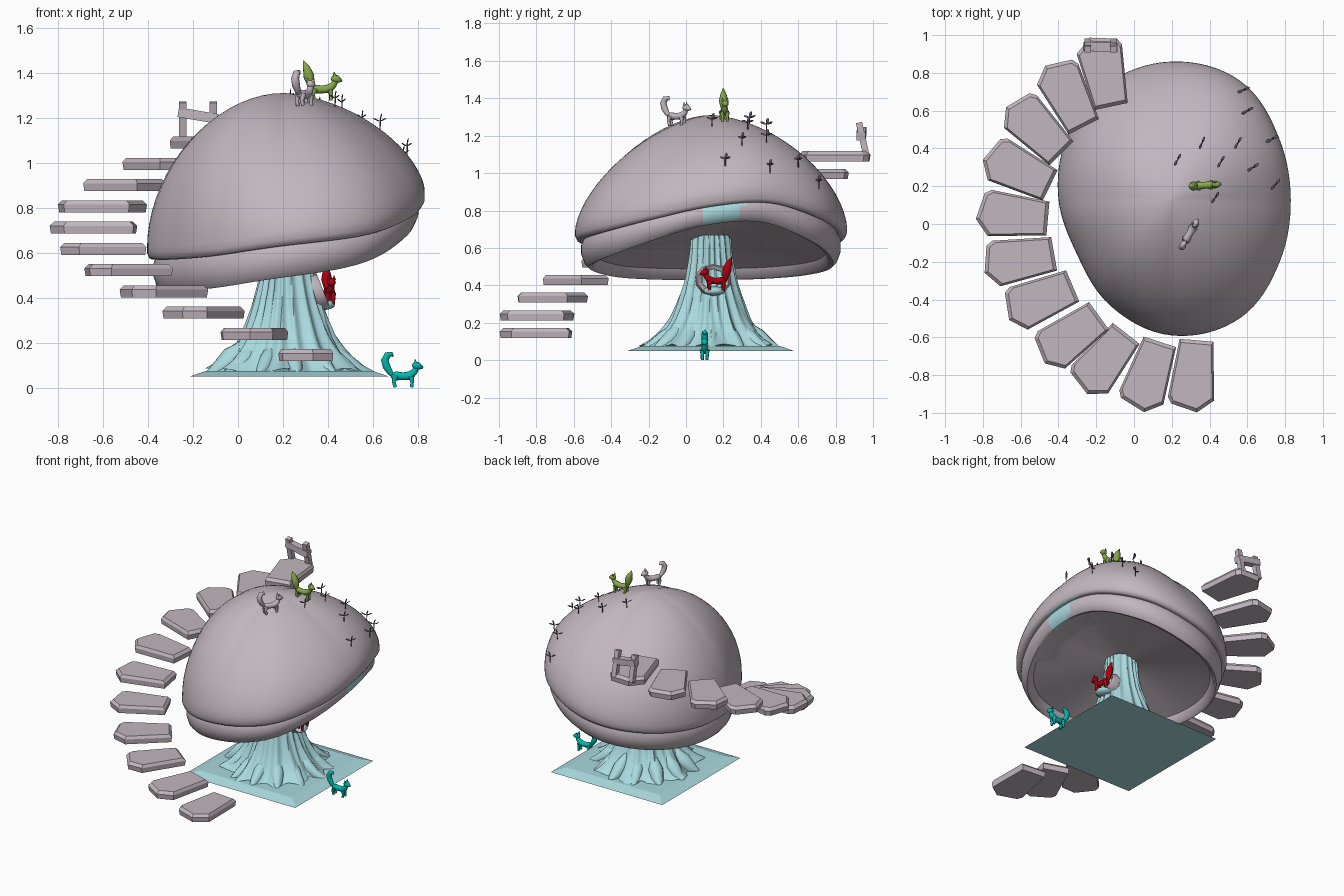
import bpy, bmesh, random
from math import sin, cos, pi, radians, atan2, hypot
from mathutils import Vector, Matrix

default = bpy.data.objects.get("Cube")
if default:
    bpy.data.objects.remove(default)
random.seed(4)


def material(name, r, g, b):
    m = bpy.data.materials.new(name)
    m.use_nodes = True
    m.diffuse_color = (r, g, b, 1)
    m.node_tree.nodes["Principled BSDF"].inputs["Base Color"].default_value = (r, g, b, 1)
    return m


MAUVE = material("mauve grey", .54, .47, .52)
BLUE = material("pale blue", .40, .70, .74)
TEAL = material("teal", 0, .48, .43)
GREEN = material("leaf green", .24, .39, .07)
RED = material("deep red", .42, 0, .005)
DARK = material("dark plum", .12, .09, .14)


def finish(name, bm, mats, angle=40):
    bmesh.ops.recalc_face_normals(bm, faces=bm.faces)
    mesh = bpy.data.meshes.new(name)
    bm.to_mesh(mesh)
    bm.free()
    for m in mats:
        mesh.materials.append(m)
    if angle:
        mesh.shade_smooth()
        mesh.set_sharp_from_angle(angle=radians(angle))
    ob = bpy.data.objects.new(name, mesh)
    bpy.context.scene.collection.objects.link(ob)


def loft(bm, rings):
    """Skin equal-length rings of points and close both ends."""
    loops = [[bm.verts.new(p) for p in ring] for ring in rings]
    n = len(loops[0])
    bands = []
    for a, b in zip(loops, loops[1:]):
        bands.append([bm.faces.new((a[i], a[(i + 1) % n], b[(i + 1) % n], b[i])) for i in range(n)])
    for end in (loops[0], loops[-1]):
        bm.faces.new(end)
    return bands


def tube(bm, path, sides=8, flat=1):
    """Tapered tube along (x, y, z, radius) points."""
    pts = [Vector(p[:3]) for p in path]
    rings = []
    for i, p in enumerate(pts):
        t = (pts[min(i + 1, len(pts) - 1)] - pts[max(i - 1, 0)]).normalized()
        u = Vector((0, 1, 0)).cross(t).normalized()
        v = t.cross(u)
        r = path[i][3]
        angles = [2 * pi * (k + .5) / sides for k in range(sides)]
        rings.append([p + u * r * flat * cos(a) + v * r * sin(a) for a in angles])
    loft(bm, rings)


# Cap: egg-shaped outline and tilted lip, sampled every 30 degrees
CX, CY, TOP = .2, .13, 1.31
RADII = [.63, .655, .725, .73, .70, .645, .6, .58, .65, .72, .725, .66]
LIPS = [.82, .84, .75, .65, .60, .575, .57, .57, .585, .63, .675, .75]


def around(table, a):
    f = (a / (2 * pi) * 12) % 12
    i, t = int(f), f % 1
    p, q, r, s = [table[(i + k) % 12] for k in (-1, 0, 1, 2)]
    return q + t / 2 * (r - p + t * (2 * p - 5 * q + 4 * r - s + t * (3 * (q - r) + s - p)))


def power(a):
    return 1.55 + .3 * max(0, -cos(a)) + .4 * max(0, sin(a) * cos(a))


def cap_z(x, y):
    a = atan2(y - CY, x - CX)
    f = min(1, hypot(x - CX, y - CY) / around(RADII, a))
    base = around(LIPS, a) + .06
    return base + (TOP - base) * (1 - f ** power(a)) ** (1 / power(a))


def cap_ring(fn, n=96):
    ring = []
    for k in range(n):
        a = 2 * pi * k / n
        f, z = fn(a, around(LIPS, a))
        r = around(RADII, a) * f
        ring.append((CX + r * cos(a), CY + r * sin(a), z))
    return ring


def dome(t):
    def fn(a, lip):
        e = 2 / power(a)
        return cos(t) ** e, lip + .06 + (TOP - lip - .06) * sin(t) ** e
    return fn


def rim(f, drop):
    return lambda a, lip: (f, lip - drop * (.14 - .045 * max(0, cos(a)) ** 2))


def ceiling(f):
    return lambda a, lip: (.84 * f, .66 + (lip - .08 - .66) * f)


rings = [cap_ring(dome(pi / 2 * (1 - (k + .05) / 18))) for k in range(18)]
rings += [cap_ring(dome(0))]
rings += [cap_ring(rim(f, d)) for f, d in ((1, -.2), (.985, -.04), (.965, 0), (.94, -.02),
                                           (.955, .15), (.955, .5), (.93, .85), (.9, 1), (.87, .95))]
rings += [cap_ring(ceiling(f)) for f in (1, .75, .5, .25, .02)]
bm = bmesh.new()
bands = loft(bm, rings)
for i, band in enumerate(bands[20:27]):
    for f in band:
        c = f.calc_center_median()
        if c.x > .5 and .08 < c.y < .36 - .02 * i:
            f.material_index = 1
finish("mushroom_cap", bm, [MAUVE, BLUE], 50)

# Ground plate
bm = bmesh.new()
loft(bm, [[(.228 + h * i, .133 + h * j, z) for i, j in ((-1, -1), (1, -1), (1, 1), (-1, 1))]
          for h, z in ((.443, .05), (.37, .075))])
finish("ground_plate", bm, [BLUE], 0)

# Stem: fluted bark above, spreading below
PROFILE = [(.07, .35), (.10, .305), (.14, .265), (.18, .235), (.23, .205), (.29, .18), (.36, .155),
           (.43, .135), (.50, .12), (.57, .11), (.64, .105), (.67, .1)]
bm = bmesh.new()
rings = []
for z, r in PROFILE:
    ring = []
    spread = max(0, 1 - z / .36)
    for k in range(160):
        a = 2 * pi * k / 160
        root = abs(sin(5.5 * a + .6 * sin(2 * a))) - .6
        bark = abs(sin(10 * a + sin(3 * a) + 2 * z)) - .5
        q = r * (1 - .22 * spread * root - .12 * (1 - spread) * bark + .03 * spread * sin(17 * a))
        ring.append((.22 + q * cos(a), .133 + q * sin(a), z + .02 * spread * sin(7 * a)))
    rings.append(ring)
loft(bm, rings)
finish("stem", bm, [BLUE], 60)

# Root mounds banked around the foot of the stem
bm = bmesh.new()
for k in range(13):
    s = random.uniform(.75, 1.1)
    tube(bm, [(.37, 0, .06, .01), (.31, 0, .08, .04 * s), (.25, 0, .08 + .05 * s, .05 * s),
              (.21, 0, .08 + .09 * s, .035), (.18, 0, .08 + .14 * s, .008)], 10)
    bm.transform(Matrix.Rotation(2 * pi / 13, 4, "Z"))
bm.transform(Matrix.Translation((.22, .133, 0)))
bmesh.ops.bisect_plane(bm, geom=bm.verts[:] + bm.edges[:] + bm.faces[:],
                       plane_co=(0, 0, .06), plane_no=(0, 0, -1), clear_outer=True)
finish("root_mounds", bm, [BLUE], 60)

# Hollow in the stem with a ledge
bm = bmesh.new()
loft(bm, [[(x - .35 * r * sin(a), .145 + r * cos(a), .43 + .9 * r * sin(a))
           for a in [2 * pi * (k + .5) / 10 for k in range(10)]]
          for x, r in ((.26, .085), (.35, .097), (.38, .085), (.365, .065), (.32, .055))])
finish("hollow_frame", bm, [MAUVE], 50)
bm = bmesh.new()
bmesh.ops.create_icosphere(bm, subdivisions=2, radius=1,
                           matrix=Matrix.Translation((.38, .15, .37)) @ Matrix.Diagonal((.055, .06, .025, 1)))
finish("hollow_ledge", bm, [BLUE])

# Spiral of stone steps: centre and outward heading, lowest first
STEPS = [(.315, -.8, 265), (.08, -.8, 252), (-.155, -.725, 232), (-.335, -.595, 216),
         (-.495, -.4, 203), (-.605, -.19, 190), (-.64, .045, 175), (-.61, .285, 154),
         (-.515, .505, 135), (-.35, .68, 117), (-.16, .803, 102)]
SLAB = [(-.185, -.09), (-.185, .09), (.125, .12), (.195, .035), (.16, -.105), (.125, -.125)]
for i, (x, y, heading) in enumerate(STEPS):
    bm = bmesh.new()
    loft(bm, [[(u * s, v * s, z) for u, v in SLAB] for s, z in ((.97, -.027), (1, .008), (.9, .027))])
    z = .145 + .0945 * i
    bm.transform(Matrix.Translation((x, y, z)) @ Matrix.Rotation(radians(heading), 4, "Z"))
    finish(f"step_{i + 1}", bm, [MAUVE], 0)

# Gate on the highest step
bm = bmesh.new()
for x in (-.245, -.11):
    tube(bm, [(x, .965, 1.09, .024), (x, .925, 1.27, .024)], 4)
tube(bm, [(-.265, .94, 1.225, .034), (-.09, .935, 1.195, .034)], 4, .9)
finish("gate", bm, [MAUVE], 0)

# Squirrels, modelled facing +x; plume tails stand up, curled tails hook forward
CURL = [(-.045, .05, .008), (-.06, .07, .014), (-.075, .095, .018), (-.082, .122, .018),
        (-.07, .146, .016), (-.052, .15, .011), (-.045, .138, .003)]
PLUME = [(-.05, .05, .008), (-.053, .08, .018), (-.06, .11, .025), (-.07, .145, .017), (-.085, .18, .002)]


def squirrel(name, mat, place, heading, tail):
    bm = bmesh.new()

    def limb(path, y=0):
        tube(bm, [(x, y, z, r) for x, z, r in path], 10)
    limb([(-.055, .05, .008), (-.035, .053, .021), (0, .051, .018), (.03, .054, .021),
          (.05, .072, .015), (.058, .09, .013)])
    limb([(.04, .094, .008), (.05, .098, .018), (.064, .097, .019), (.077, .092, .012), (.088, .089, .004)])
    limb(tail)
    for side in (-.013, .013):
        limb([(.055, .108, .008), (.052, .128, .001)], side)
        limb([(-.033, .055, .014), (-.043, .028, .009), (-.036, .002, .008)], side)
        limb([(.035, .05, .013), (.039, .025, .008), (.037, .002, .008)], side)
    bm.transform(Matrix.Translation(place) @ Matrix.Rotation(radians(heading), 4, "Z"))
    finish(name, bm, [mat], 70)


squirrel("ground_squirrel", TEAL, (.735, .1, 0), 0, CURL)
squirrel("hollow_squirrel", RED, (.405, .16, .372), -80, PLUME)
squirrel("cap_squirrel_green", GREEN, (.375, .205, cap_z(.41, .205) + .008), 4, PLUME)
squirrel("cap_squirrel_grey", MAUVE, (.295, -.05, cap_z(.3, -.06)), 60, CURL)

# Small sprigs growing on the cap: a stem, two side leaves and a tip leaf
SPRIGS = [(.58, .71), (.6, .6), (.36, .43), (.23, .34), (.46, .33), (.55, .43),
          (.73, .45), (.63, .3), (.75, .21), (.43, .14)]
bm = bmesh.new()
for x, y in SPRIGS:
    z = cap_z(x, y)
    tube(bm, [(x, y, z - .02, .003), (x + .004, y, z + .045, .003)], 5)
    turn = random.uniform(.3, 1.2)
    for a, reach, rise in ((turn, 1, .4), (turn + pi, 1, .4), (turn, .3, 1)):
        dx, dy = reach * cos(a), reach * sin(a)
        tube(bm, [(x + dx * d, y + dy * d, z + .035 + rise * d, r) for d, r in
                  ((0, .002), (.012, .007), (.026, .008), (.036, .001))], 6, .4)
finish("cap_sprigs", bm, [DARK], 40)
